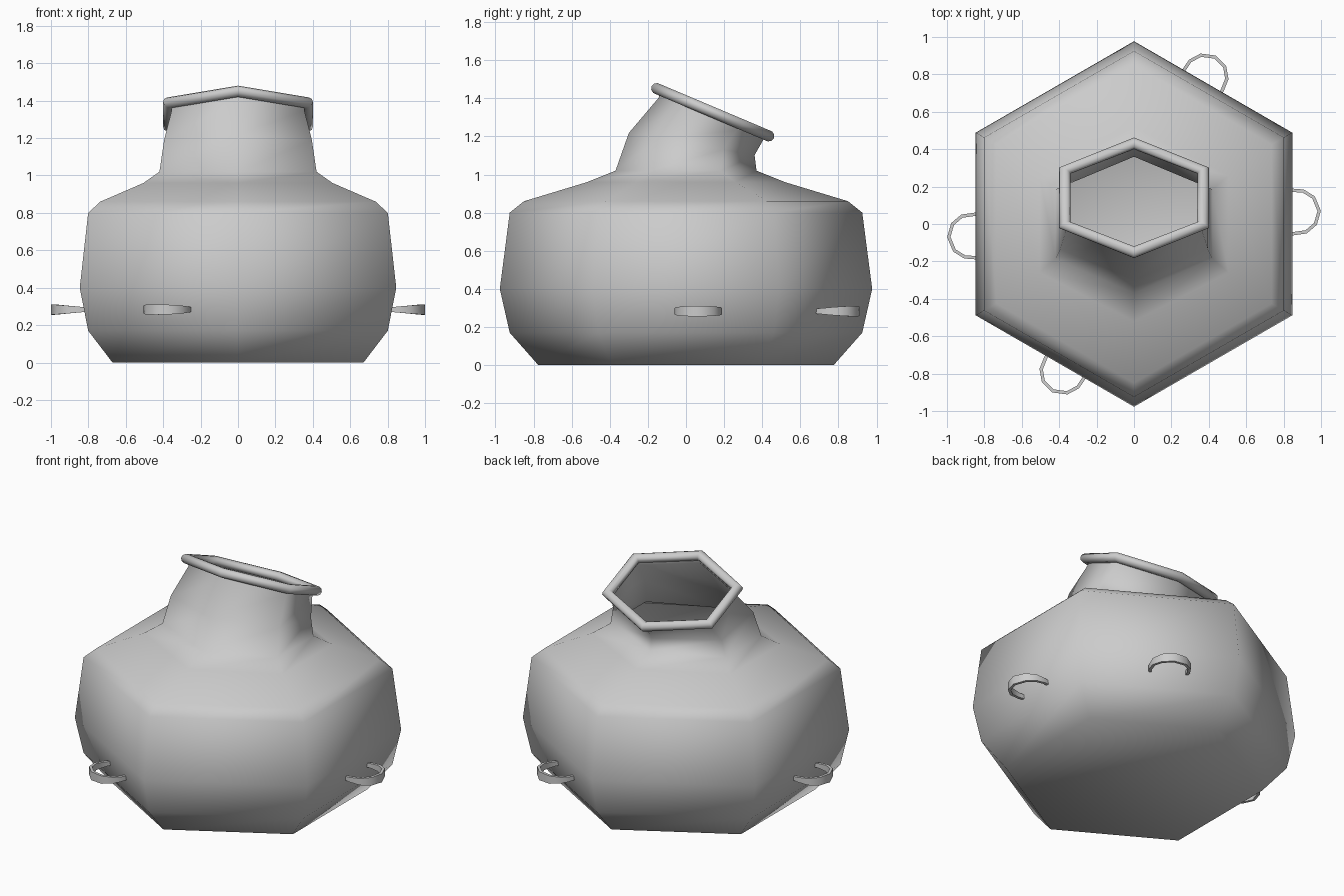
import bpy
from math import sin, cos, pi, radians
from mathutils import Vector, Matrix

if "Cube" in bpy.data.objects:
    bpy.data.objects.remove(bpy.data.objects["Cube"])

SIDES = 6


def make_object(name, verts, faces, smooth=True):
    mesh = bpy.data.meshes.new(name)
    mesh.from_pydata(verts, [], faces)
    mesh.update()
    obj = bpy.data.objects.new(name, mesh)
    bpy.context.collection.objects.link(obj)
    for p in mesh.polygons:
        p.use_smooth = smooth
    return obj


def hex_ring(cy, cz, half_x, half_y, tilt=0.0):
    """Hexagon pointing along y, tipped towards +y by tilt degrees."""
    rot = Matrix.Rotation(radians(-tilt), 3, 'X')
    ring = []
    for i in range(SIDES):
        a = 2 * pi * i / SIDES
        p = Vector((half_x / cos(pi / 6) * -sin(a), half_y * cos(a), 0))
        ring.append(rot @ p + Vector((0, cy, cz)))
    return ring


def loft(name, rings, closed=False, floor=False):
    n = len(rings[0])
    verts = [v for r in rings for v in r]
    faces = []
    for j in range(len(rings) if closed else len(rings) - 1):
        k = (j + 1) % len(rings)
        for i in range(n):
            m = (i + 1) % n
            faces.append((j * n + i, j * n + m, k * n + m, k * n + i))
    if floor:
        faces.append(tuple(reversed(range(n))))
    return make_object(name, verts, faces)


# Hexagonal belly and shoulder: (height, corner radius)
belly = [(0, 0.775), (0.17, 0.925), (0.40, 0.977), (0.80, 0.925), (0.86, 0.85)]
rings = [hex_ring(0, z, r * cos(pi / 6), r) for z, r in belly]
# Neck leaning towards the back
rings += [hex_ring(0, 0.96, 0.505, 0.52),
          hex_ring(0, 1.02, 0.42, 0.37),
          hex_ring(0.03, 1.16, 0.395, 0.335, 10),
          hex_ring(0.13, 1.29, 0.355, 0.295, 23),
          hex_ring(0.14, 1.325, 0.36, 0.305, 23)]
loft("pot_body", rings, floor=True)

# Rounded rim, tipped with the mouth
tilt, tube, segs = 22.9, 0.03, 10
axis = Matrix.Rotation(radians(-tilt), 3, 'X') @ Vector((0, 0, 1))
rim = []
for j in range(segs):
    a = 2 * pi * j / segs
    c = Vector((0, 0.14, 1.327)) + axis * tube * sin(a)
    d = tube * cos(a)
    rim.append(hex_ring(c.y, c.z, 0.37 + d, 0.316 + d * 1.1, tilt))
loft("rim", rim, closed=True)

# Thin strap loops, wider at the outer bend
path = [(0.80, 0.172), (0.85, 0.18), (0.905, 0.176), (0.96, 0.142),
        (0.99, 0.07), (0.97, 0.0), (0.92, -0.042), (0.85, -0.052), (0.80, -0.045)]


def strap(name, angle):
    rot = Matrix.Rotation(radians(angle), 3, 'Z')
    rings = []
    for i, (x, y) in enumerate(path):
        a, b = path[max(i - 1, 0)], path[min(i + 1, len(path) - 1)]
        t = Vector((b[0] - a[0], b[1] - a[1], 0)).normalized()
        n = Vector((-t.y, t.x, 0)) * 0.009
        h = Vector((0, 0, 0.011 + 0.017 * (x - 0.80) / 0.19))
        p = Vector((x, y, 0.283))
        rings.append([rot @ q for q in (p + n - h, p - n - h, p - n + h, p + n + h)])
    obj = loft(name, rings)
    bpy.context.view_layer.objects.active = obj
    obj.select_set(True)
    bpy.ops.object.shade_smooth_by_angle(angle=radians(40))
    obj.select_set(False)


for k, angle in enumerate((0, 60, 180, 240)):
    strap(f"strap_loop_{k + 1}", angle)
